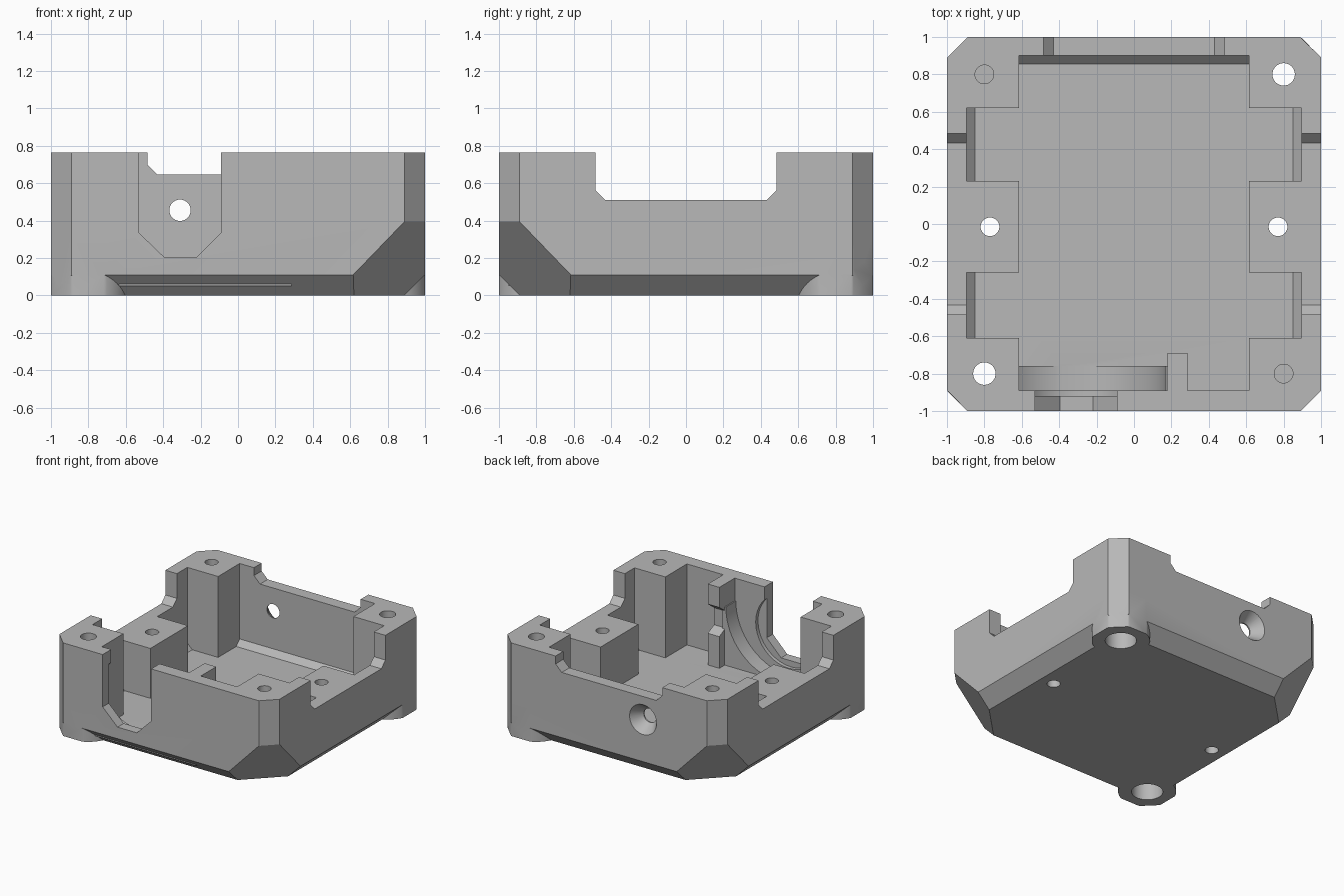
import bpy, bmesh, math
from mathutils import Vector

if "Cube" in bpy.data.objects:
    bpy.data.objects.remove(bpy.data.objects["Cube"])

H = 0.765      # total height
FLOOR = 0.1    # inner floor height


def place(axis, u, v, w):
    return {'x': (w, u, v), 'y': (u, w, v), 'z': (u, v, w)}[axis]


def loft(name, axis, lo, hi, pts, pts_hi=None):
    """Solid between two outlines placed at lo and hi along an axis."""
    bm = bmesh.new()
    a = [bm.verts.new(place(axis, u, v, lo)) for u, v in pts]
    b = [bm.verts.new(place(axis, u, v, hi)) for u, v in (pts_hi or pts)]
    bm.faces.new(a)
    bm.faces.new(b)
    for i in range(len(a)):
        j = (i + 1) % len(a)
        bm.faces.new((a[i], a[j], b[j], b[i]))
    bmesh.ops.recalc_face_normals(bm, faces=bm.faces)
    me = bpy.data.meshes.new(name)
    bm.to_mesh(me)
    bm.free()
    ob = bpy.data.objects.new(name, me)
    bpy.context.collection.objects.link(ob)
    return ob


def circle(cu, cv, r, n=40):
    return [(cu + r * math.cos(2 * math.pi * i / n), cv + r * math.sin(2 * math.pi * i / n)) for i in range(n)]


def rect(u0, v0, u1, v1):
    return [(u0, v0), (u1, v0), (u1, v1), (u0, v1)]


def hole(axis, cu, cv, lo, hi, r, r_hi=None):
    return loft("hole_cutter", axis, lo, hi, circle(cu, cv, r), circle(cu, cv, r_hi or r))


def combine(target, tool, op='DIFFERENCE'):
    tool.hide_render = True
    mod = target.modifiers.new("combine", 'BOOLEAN')
    mod.operation, mod.object, mod.solver = op, tool, 'EXACT'
    bpy.context.view_layer.objects.active = target
    bpy.ops.object.modifier_apply(modifier=mod.name)
    bpy.data.objects.remove(tool, do_unlink=True)


def slice_off(ob, co, no):
    bm = bmesh.new()
    bm.from_mesh(ob.data)
    geom = bm.verts[:] + bm.edges[:] + bm.faces[:]
    res = bmesh.ops.bisect_plane(bm, geom=geom, dist=1e-5, plane_co=co, plane_no=Vector(no).normalized(), clear_outer=True)
    bmesh.ops.contextual_create(bm, geom=[e for e in res['geom_cut'] if isinstance(e, bmesh.types.BMEdge)])
    bmesh.ops.recalc_face_normals(bm, faces=bm.faces)
    bm.to_mesh(ob.data)
    bm.free()


# Outer shell: octagonal block with sliced bottom edges and two large corner slopes
c = 0.89
octagon = [(c, -1), (1, -c), (1, c), (c, 1), (-c, 1), (-1, c), (-1, -c), (-c, -1)]
body = loft("housing", 'z', 0, H, octagon)
for s in (1, -1):
    slice_off(body, (s * c, 0, 0), (s, 0, -1))
    slice_off(body, (0, s * c, 0), (0, s, -1))
    slice_off(body, (s * 0.62, -s * c, 0), (s, -s, -0.964))

# Round feet on the other two corners, trimmed to the octagon
for s in (1, -1):
    foot = hole('z', s * 0.8, s * 0.8, 0, 0.3, 0.217)
    combine(foot, loft("trim", 'z', -0.5, 1, octagon), 'INTERSECT')
    combine(body, foot, 'UNION')

# Main cavity with sloped floor edge at the back
combine(body, loft("cavity_cutter", 'x', -0.615, 0.615,
                   [(-0.89, FLOOR), (0.855, FLOOR), (0.9, FLOOR + 0.045), (0.9, 1), (-0.89, 1)]))

# Side pockets between corner blocks and middle blocks
w = 0.895
for y0, y1 in ((0.23, 0.62), (-0.61, -0.26)):
    combine(body, loft("pocket_cutter", 'y', y0, y1,
                       [(-w, 1), (-w, FLOOR + 0.045), (-w + 0.045, FLOOR),
                        (w - 0.045, FLOOR), (w, FLOOR + 0.045), (w, 1)]))

# Wall notches: both sides and back, with sloped lower corners


def notch(half, z, ch):
    return [(-half, 1), (-half, z + ch), (-half + ch, z), (half - ch, z), (half, z + ch), (half, 1)]


combine(body, loft("side_notch_cutter", 'x', -1.2, 1.2, notch(0.485, 0.51, 0.052)))
combine(body, loft("back_notch_cutter", 'y', 0.8, 1.2, notch(0.485, 0.645, 0.055)))

# Curved cradle behind the front wall
cx, cz, r = -0.315, 0.579, 0.485
a0, a1 = math.asin(-0.32 / r), math.pi / 2
arc = [(cx + r * math.sin(a0 + (a1 - a0) * i / 28), cz - r * math.cos(a0 + (a1 - a0) * i / 28)) for i in range(29)]
cradle = loft("cradle", 'y', -0.95, -0.76, [(arc[0][0], 0.05)] + arc + [(0.2, cz), (0.2, 0.05)])
combine(body, cradle, 'UNION')

# Upright rib beside the cradle, with a cable gap
rib = loft("rib", 'x', 0.18, 0.285,
           [(-0.95, 0.05), (-0.69, 0.05), (-0.69, 0.36), (-0.77, 0.40), (-0.77, 0.54),
            (-0.69, 0.60), (-0.69, H), (-0.95, H)])
combine(body, rib, 'UNION')

# Front slot and the round recess on its inner side
combine(body, loft("slot_cutter", 'y', -1.2, -0.85,
                   [(-0.53, 1), (-0.53, 0.335), (-0.395, 0.205), (-0.22, 0.205), (-0.09, 0.335), (-0.09, 1)]))
combine(body, hole('y', -0.31, 0.455, -0.92, -0.85, 0.3))

# Back hole: countersunk from outside
combine(body, hole('y', -0.31, 0.455, 0.8, 1.2, 0.057))
combine(body, hole('y', -0.31, 0.455, 0.91, 1.01, 0.057, 0.13))

# Screw holes: through holes at the feet, blind holes opposite, middle blocks
for s in (1, -1):
    combine(body, hole('z', s * 0.8, s * 0.8, -0.2, 1, 0.06))
    combine(body, hole('z', s * 0.8, s * 0.8, -0.2, 0.25, 0.117))
    combine(body, hole('z', s * 0.8, -s * 0.8, 0.4, 1, 0.05))
    combine(body, hole('z', s * 0.77, -0.015, -0.2, 1, 0.05))

# Finish: one grey colour, smooth round surfaces with sharp edges kept
grey = bpy.data.materials.new("plain grey")
grey.diffuse_color = (0.48, 0.48, 0.48, 1)
grey.use_nodes = True
grey.node_tree.nodes["Principled BSDF"].inputs["Base Color"].default_value = grey.diffuse_color
body.data.materials.clear()
body.data.materials.append(grey)
for p in body.data.polygons:
    p.material_index = 0
bpy.ops.object.select_all(action='DESELECT')
body.select_set(True)
bpy.context.view_layer.objects.active = body
bpy.ops.object.shade_smooth_by_angle(angle=math.radians(25))
